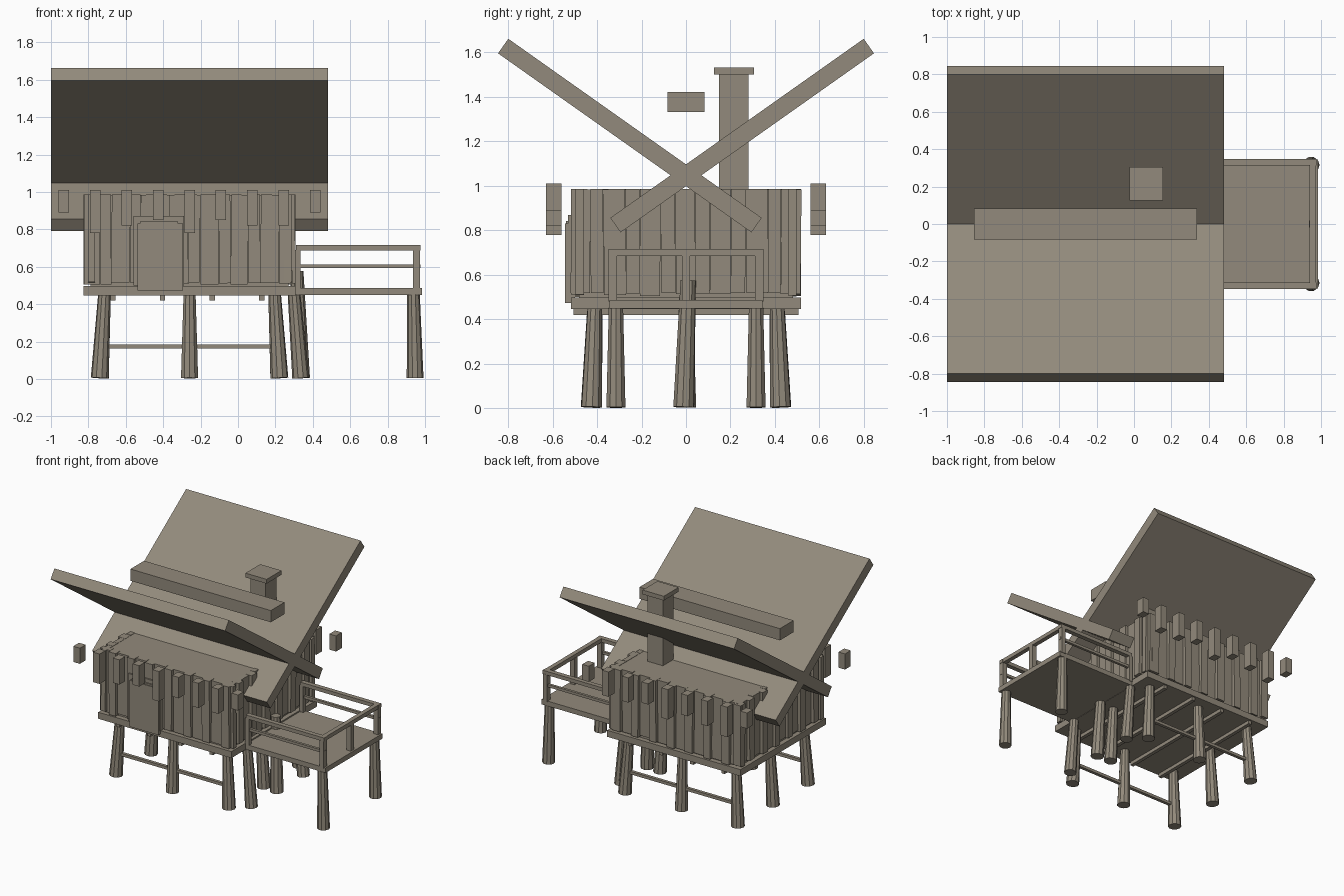
import bpy, bmesh, math, random
from mathutils import Vector, Matrix

random.seed(4)
if "Cube" in bpy.data.objects:
    bpy.data.objects.remove(bpy.data.objects["Cube"])

wood = bpy.data.materials.new("weathered_wood")
wood.use_nodes = True
colour = (0.29, 0.255, 0.2, 1)
wood.diffuse_color = colour
wood.node_tree.nodes["Principled BSDF"].inputs["Base Color"].default_value = colour


def finish(name, bm):
    mesh = bpy.data.meshes.new(name)
    bm.to_mesh(mesh)
    bm.free()
    mesh.materials.append(wood)
    ob = bpy.data.objects.new(name, mesh)
    bpy.context.collection.objects.link(ob)
    return ob


def box(name, x, y, z, turn=None):
    """Box from (min, max) pairs, optionally turned about its centre."""
    bm = bmesh.new()
    size = [b - a for a, b in (x, y, z)]
    centre = [(a + b) / 2 for a, b in (x, y, z)]
    bmesh.ops.create_cube(bm, size=1, matrix=Matrix.Diagonal((*size, 1)))
    ob = finish(name, bm)
    ob.location = centre
    if turn:
        ob.rotation_euler = turn
    return ob


def leg(name, foot, head, r_foot=0.048, r_head=0.034):
    """Tapered round post leaning from foot to head."""
    a, b = Vector(foot), Vector(head)
    bm = bmesh.new()
    bmesh.ops.create_cone(bm, cap_ends=True, segments=10, radius1=r_foot,
                          radius2=r_head, depth=(b - a).length)
    ob = finish(name, bm)
    ob.location = (a + b) / 2
    ob.rotation_euler = (b - a).to_track_quat('Z', 'Y').to_euler()


CX = -0.259          # middle of the hut
HX, HY = 0.566, 0.518  # half size of the hut floor

# Hut floor and joists
box("hut_floor", (CX - HX, CX + HX), (-HY, HY), (0.447, 0.497))
for i in range(4):
    x = -0.668 + i * 0.265
    box("floor_joist", (x - 0.014, x + 0.014), (-0.505, 0.505), (0.42, 0.45))

# Hut legs around the edge, with long braces front and back
for i in (-1, 0, 1):
    for j in (-1, 0, 1):
        if i or j:
            leg("hut_leg", (CX + i * 0.48, j * 0.425, 0.005),
                (CX + i * 0.455, j * 0.41, 0.45))
for y in (-0.42, 0.42):
    box("leg_brace", (CX - 0.47, CX + 0.47), (y - 0.012, y + 0.012), (0.163, 0.185))

# Hut walls: solid core clad with uneven boards
box("wall_core", (CX - 0.53, CX + 0.53), (-0.48, 0.48), (0.497, 0.983))


def board_row(half, face, along_x, side):
    at, wide = -half, True
    while at < half - 0.02:
        width = random.uniform(0.085, 0.1) if wide else random.uniform(0.058, 0.068)
        end = min(at + width, half)
        out = face - (0.022 if wide else 0)
        span = (at + 0.001, end - 0.001)
        depth = tuple(sorted((side * (face - 0.06), side * out)))
        z = (random.uniform(0.503, 0.52), 0.985)
        tilt = random.uniform(-0.012, 0.012)
        if along_x:
            box("wall_board", (CX + span[0], CX + span[1]), depth, z, (0, tilt, 0))
        else:
            box("wall_board", (CX + depth[0], CX + depth[1]), span, z, (tilt, 0, 0))
        at, wide = end, not wide


for side in (-1, 1):
    board_row(HX, HY, True, side)
    board_row(HY, HX, False, side)

# Door
box("door_frame", (-0.56, -0.29), (-0.53, -0.48), (0.5, 0.87))
box("door", (-0.538, -0.295), (-0.545, -0.5), (0.473, 0.83))
box("door_lintel", (-0.525, -0.32), (-0.54, -0.5), (0.83, 0.842))

# Crossed roof slabs
for side in (-1, 1):
    box("roof_slab", (-1, 0.482), (side * 0.2525 - 0.6975, side * 0.2525 + 0.6975),
        (1.186, 1.266), (side * math.radians(35.25), 0, 0))

# Ridge beam and chimney
box("ridge_beam", (-0.856, 0.337), (-0.083, 0.083), (1.332, 1.422))
box("chimney_stack", (0, 0.13), (0.149, 0.28), (0.95, 1.5))
box("chimney_cap", (-0.025, 0.155), (0.126, 0.305), (1.5, 1.533))

# Hanging eave blocks of uneven length
bottoms = (0.89, 0.78, 0.82, 0.85, 0.78, 0.85, 0.82, 0.82, 0.89)
for side in (-1, 1):
    for i, low in enumerate(bottoms):
        x = -0.931 + i * 0.168
        y = side * 0.594
        box("eave_block", (x - 0.028, x + 0.028), (y - 0.035, y + 0.035), (low, 1.01))

# Side deck with its legs
box("deck_floor", (0.3, 0.985), (-0.345, 0.345), (0.449, 0.487))
for y in (-0.315, 0.315):
    leg("deck_leg", (0.947, y, 0.005), (0.938, y, 0.45), 0.045, 0.034)
    leg("deck_leg", (0.335, y, 0.005), (0.3, y, 0.45), 0.045, 0.034)
leg("deck_middle_leg", (0.337, -0.01, 0.005), (0.315, 0.01, 0.575), 0.048, 0.035)

# Deck railing
for y in (-0.33, 0.33):
    box("top_rail", (0.31, 0.975), (y - 0.018, y + 0.018), (0.687, 0.715))
    box("middle_rail", (0.31, 0.975), (y - 0.01, y + 0.01), (0.592, 0.613))
    box("inner_rail_post", (0.305, 0.335), (y - 0.018, y + 0.018), (0.48, 0.69))
for y in (-0.33, 0, 0.33):
    box("outer_rail_post", (0.935, 0.972), (y - 0.019, y + 0.019), (0.48, 0.69))
box("outer_rail", (0.938, 0.972), (-0.348, 0.348), (0.685, 0.715))
